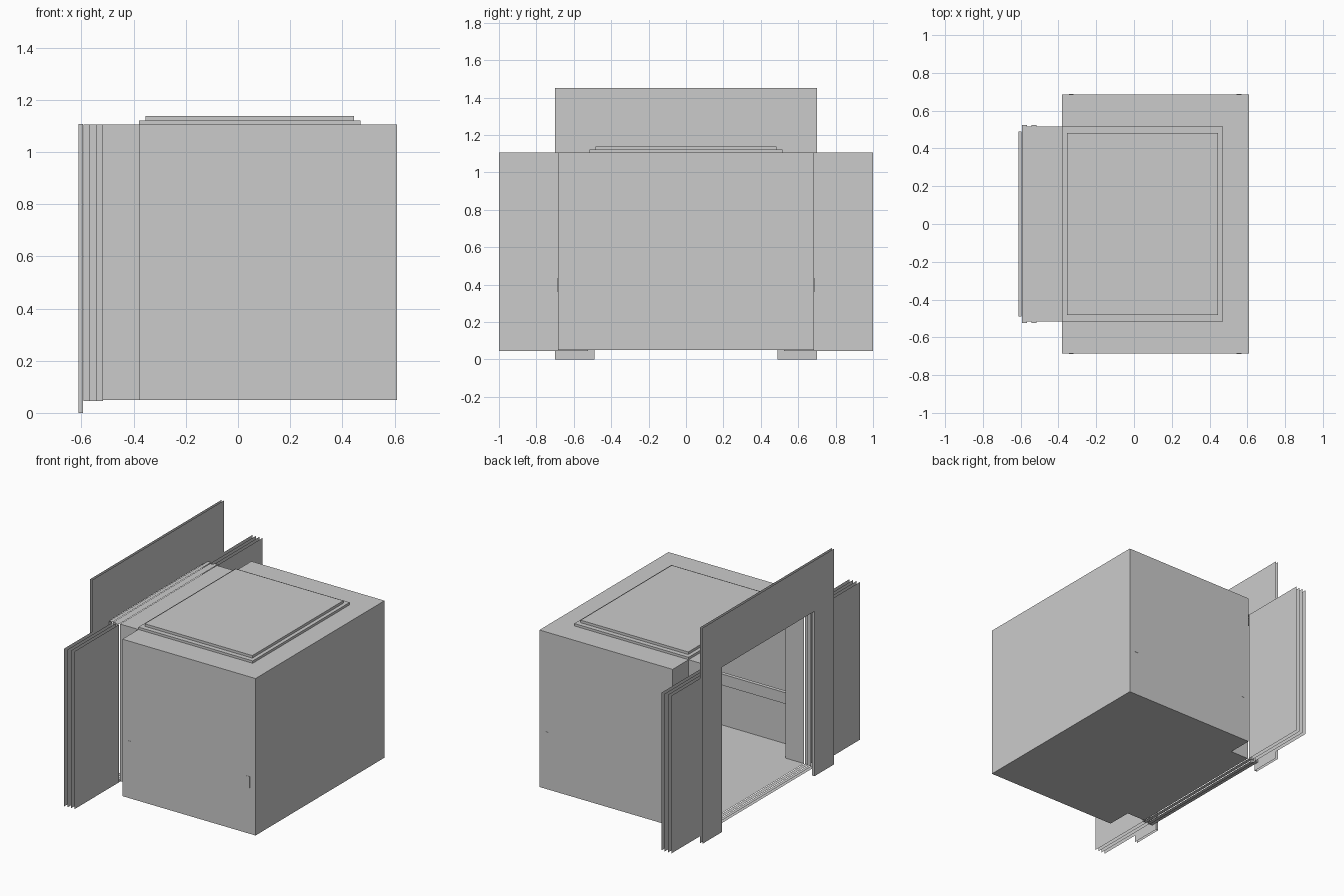
import bpy, bmesh

if "Cube" in bpy.data.objects:
    bpy.data.objects.remove(bpy.data.objects["Cube"])


def sheets(name, quads):
    """Mesh of flat axis-aligned sheets: (axis, position, a0, a1, b0, b1)."""
    bm = bmesh.new()
    for axis, p, a0, a1, b0, b1 in quads:
        verts = []
        for a, b in ((a0, b0), (a1, b0), (a1, b1), (a0, b1)):
            co = {'x': (p, a, b), 'y': (a, p, b), 'z': (a, b, p)}[axis]
            verts.append(bm.verts.new(co))
        bm.faces.new(verts)
    bmesh.ops.remove_doubles(bm, verts=bm.verts, dist=0.0005)
    bmesh.ops.recalc_face_normals(bm, faces=bm.faces)
    me = bpy.data.meshes.new(name)
    bm.to_mesh(me)
    bm.free()
    ob = bpy.data.objects.new(name, me)
    bpy.context.collection.objects.link(ob)
    return ob


def prism(name, outline, z0, z1):
    """Closed solid from a plan outline."""
    bm = bmesh.new()
    base = bm.faces.new([bm.verts.new((x, y, z0)) for x, y in outline])
    top = bmesh.ops.extrude_face_region(bm, geom=[base], use_keep_orig=True)['geom']
    bmesh.ops.translate(bm, vec=(0, 0, z1 - z0),
                        verts=[v for v in top if isinstance(v, bmesh.types.BMVert)])
    bmesh.ops.recalc_face_normals(bm, faces=bm.faces)
    me = bpy.data.meshes.new(name)
    bm.to_mesh(me)
    bm.free()
    ob = bpy.data.objects.new(name, me)
    bpy.context.collection.objects.link(ob)
    return ob


XB, XF, XN = 0.61, -0.38, -0.517     # back wall, front wall, neck end
YW, YN = 0.685, 0.515                # half widths of cabin and neck
Z0, Z1 = 0.05, 1.105                 # floor and ceiling

# cabin walls, with the narrower entrance neck
walls = [('x', XB, -YW, YW, Z0, Z1)]
for s in (-1, 1):
    walls += [('y', s * YW, XF, XB, Z0, Z1),
              ('x', XF, s * YN, s * YW, Z0, Z1),
              ('y', s * YN, XN, XF, Z0, Z1)]
sheets("cabin_walls", walls)

# floor
sheets("cabin_floor", [('z', Z0, XF, XB, -YW, YW), ('z', Z0, XN, XF, -YN, YN)])

# ceiling with a two-step raised recess
X1 = 0.47
ceiling = [('z', Z1, X1, XB, -YW, YW), ('z', Z1, XN, XF, -YN, YN)]
for s in (-1, 1):
    ceiling.append(('z', Z1, XF, X1, s * YN, s * YW))
ZA, ZB = 1.121, 1.138
XI0, XI1, YI = -0.355, 0.445, 0.483
for x in (XF, X1):
    ceiling.append(('x', x, -YN, YN, Z1, ZA))
for x in (XI0, XI1):
    ceiling.append(('x', x, -YI, YI, ZA, ZB))
for s in (-1, 1):
    ceiling += [('y', s * YN, XF, X1, Z1, ZA),
                ('y', s * YI, XI0, XI1, ZA, ZB),
                ('z', ZA, XF, X1, s * YI, s * YN)]
ceiling += [('z', ZA, XF, XI0, -YI, YI), ('z', ZA, XI1, X1, -YI, YI),
            ('z', ZB, XI0, XI1, -YI, YI)]
sheets("cabin_ceiling", ceiling)

# handrails: flat bars whose end legs just pass through the side walls
for s, side in ((-1, "front"), (1, "rear")):
    yo, yi, yb = s * 0.687, s * 0.635, s * 0.61
    prism("handrail_" + side,
          [(-0.345, yo), (-0.32, yo), (-0.32, yi), (0.543, yi),
           (0.543, yo), (0.568, yo), (0.568, yb), (-0.345, yb)], 0.36, 0.435)

# entrance surround: two thin faces joined by the opening reveal
XA, XC, YO, ZO, ZT = -0.612, -0.595, 0.49, 1.108, 1.45
frame = [('z', ZO, XA, XC, -YO, YO)]
for x in (XA, XC):
    frame.append(('x', x, -YO, YO, ZO, ZT))
    for s in (-1, 1):
        frame += [('x', x, s * YO, s * 0.7, 0, ZO),
                  ('x', x, s * YO, s * 0.7, ZO, ZT)]
for s in (-1, 1):
    frame.append(('y', s * YO, XA, XC, 0, ZO))
sheets("entrance_surround", frame)

# open door leaves: pairs of face sheets with a closed leading edge
YD = 0.525
LEAVES = (("landing_door", -0.592, -0.567), ("cabin_door", -0.542, XN))
for s, side in ((-1, "front"), (1, "rear")):
    for name, xa, xb in LEAVES:
        sheets(name + "_" + side,
               [('x', xa, s * YD, s * 1.0, 0.045, Z1),
                ('x', xb, s * YD, s * 1.0, 0.045, Z1),
                ('y', s * YD, xa, xb, 0.045, Z1)])
    # narrow jamb between the two leaves
    sheets("jamb_" + side, [('y', s * YN, -0.567, -0.542, 0.045, Z1)])

# sills and headers joining the leaf tracks
for name, xa, xb in LEAVES:
    sheets(name + "_track", [('z', 0.045, xa, xb, -YD, YD),
                             ('z', 1.108, xa, xb, -YD, YD)])
sheets("track_gap", [('z', 0.04, -0.567, -0.542, -YN, YN),
                     ('z', Z1, -0.567, -0.542, -YN, YN)])
